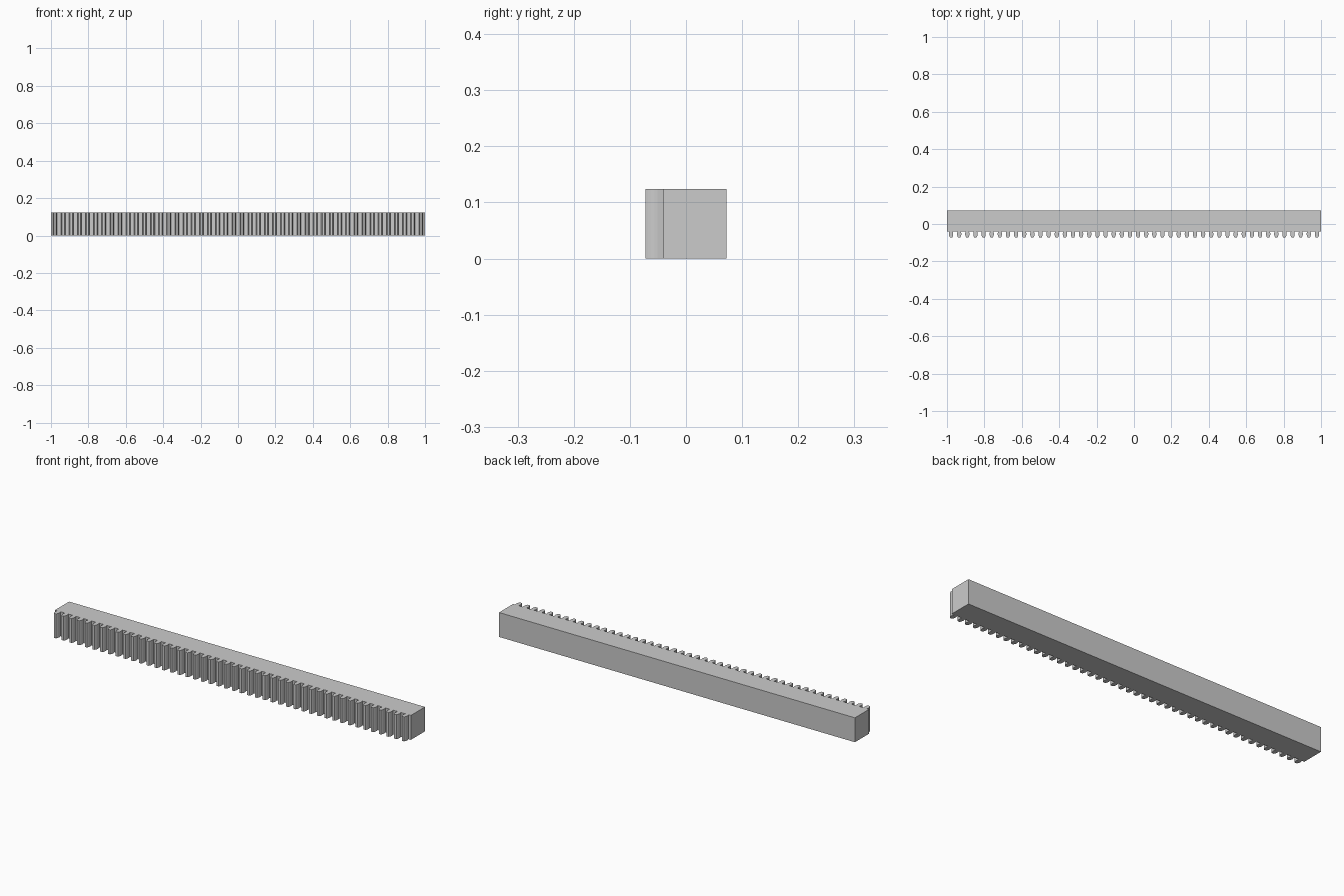
import bpy, bmesh

if "Cube" in bpy.data.objects:
    bpy.data.objects.remove(bpy.data.objects["Cube"])

TEETH = 46
PITCH = 2.0 / TEETH
HEIGHT = 0.124
BACK, ROOT = 0.0725, -0.0405

# Half tooth: (half width, y) from the narrow neck to the rounded tip
half_tooth = [(0.0095, ROOT), (0.0105, -0.046), (0.0115, -0.051), (0.0115, -0.056),
              (0.0105, -0.062), (0.0085, -0.0675), (0.0060, -0.0725)]

# Rack outline seen from above, counter-clockwise
outline = [(1, BACK), (-1, BACK), (-1, ROOT)]
for i in range(TEETH):
    cx = -1 + (i + 0.5) * PITCH
    outline += [(cx - w, y) for w, y in half_tooth]
    outline += [(cx + w, y) for w, y in reversed(half_tooth)]
outline.append((1, ROOT))

# Extrude the outline into a solid bar
bm = bmesh.new()
face = bm.faces.new([bm.verts.new((x, y, 0)) for x, y in outline])
result = bmesh.ops.extrude_face_region(bm, geom=[face], use_keep_orig=True)
top = [v for v in result["geom"] if isinstance(v, bmesh.types.BMVert)]
bmesh.ops.translate(bm, verts=top, vec=(0, 0, HEIGHT))
bmesh.ops.recalc_face_normals(bm, faces=bm.faces)
bmesh.ops.triangulate(bm, faces=[f for f in bm.faces if len(f.verts) > 4])
bmesh.ops.recalc_face_normals(bm, faces=bm.faces)

mesh = bpy.data.meshes.new("gear_rack")
bm.to_mesh(mesh)
bm.free()
rack = bpy.data.objects.new("gear_rack", mesh)
bpy.context.collection.objects.link(rack)
